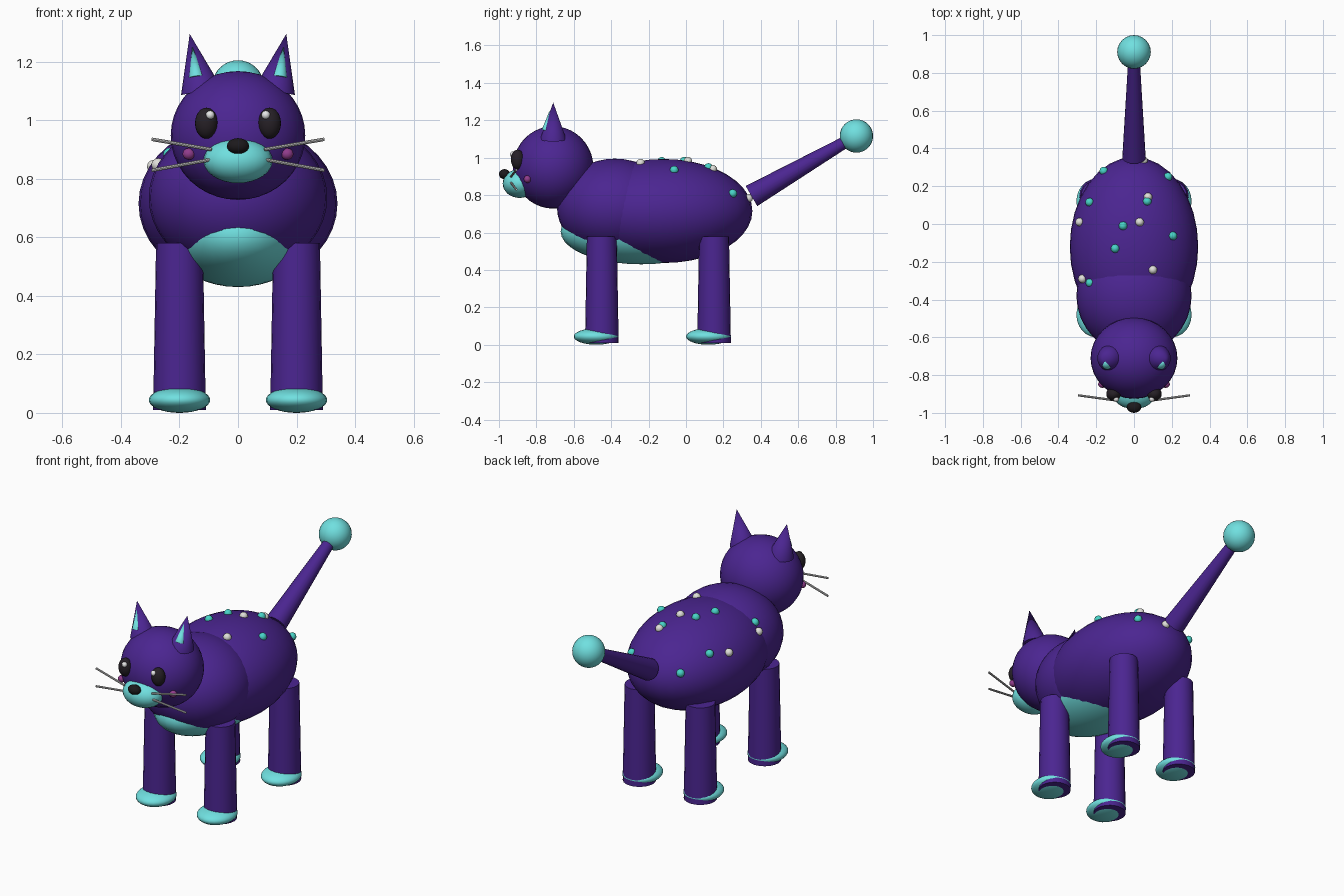
import bpy, bmesh, math
from mathutils import Vector, Matrix

if "Cube" in bpy.data.objects:
    bpy.data.objects.remove(bpy.data.objects["Cube"])


def mat(name, r, g, b):
    lin = [(c / 255 / 12.92 if c < 11 else ((c / 255 + 0.055) / 1.055) ** 2.4) for c in (r, g, b)]
    m = bpy.data.materials.new(name)
    m.diffuse_color = (*lin, 1)
    m.use_nodes = True
    m.node_tree.nodes["Principled BSDF"].inputs["Base Color"].default_value = m.diffuse_color
    return m


PURPLE = mat("purple_fur", 75, 37, 145)
AQUA = mat("aqua_fur", 112, 224, 224)
TEAL = mat("teal_spot", 72, 212, 200)
PALE = mat("pale_spot", 224, 224, 218)
EYE = mat("eye_dark", 38, 32, 38)
NOSE = mat("nose_dark", 28, 25, 28)
PINK = mat("cheek_plum", 145, 60, 140)
GREY = mat("whisker_grey", 200, 200, 200)
WHITE = mat("eye_glint", 250, 250, 250)


def finish(bm, name, material):
    me = bpy.data.meshes.new(name)
    bm.to_mesh(me)
    bm.free()
    me.materials.append(material)
    ob = bpy.data.objects.new(name, me)
    bpy.context.collection.objects.link(ob)
    bpy.context.view_layer.objects.active = ob
    bpy.ops.object.select_all(action='DESELECT')
    ob.select_set(True)
    bpy.ops.object.shade_smooth_by_angle(angle=math.radians(40))
    return ob


def ball(name, material, c, r, seg=24, rings=16):
    """Ellipsoid with centre c and radii r."""
    bm = bmesh.new()
    bmesh.ops.create_uvsphere(bm, u_segments=seg, v_segments=rings, radius=1,
                              matrix=Matrix.Translation(c) @ Matrix.Diagonal((*r, 1)))
    return finish(bm, name, material)


def rod(name, material, a, b, r1, r2, seg=20):
    """Capped cone or cylinder from point a to point b."""
    a, b = Vector(a), Vector(b)
    d = b - a
    m = Matrix.Translation((a + b) / 2) @ d.to_track_quat('Z', 'Y').to_matrix().to_4x4()
    bm = bmesh.new()
    bmesh.ops.create_cone(bm, cap_ends=True, segments=seg, radius1=r1, radius2=r2,
                          depth=d.length, matrix=m)
    return finish(bm, name, material)


# Torso
BC, BR = (0, -0.12, 0.715), (0.34, 0.475, 0.278)
ball("body", PURPLE, BC, BR, 32, 20)
ball("chest", PURPLE, (0, -0.38, 0.735), (0.305, 0.31, 0.26), 32, 20)
ball("belly", AQUA, (0, -0.24, 0.605), (0.245, 0.43, 0.175), 32, 20)

# Head and face
ball("head", PURPLE, (0, -0.71, 0.948), (0.23, 0.215, 0.22), 32, 20)
ball("muzzle", AQUA, (0, -0.89, 0.862), (0.118, 0.09, 0.077))
ball("nose", NOSE, (0, -0.97, 0.912), (0.038, 0.03, 0.027), 16, 10)

# Tail
rod("tail", PURPLE, (0, 0.35, 0.795), (0, 0.88, 1.10), 0.062, 0.03)
ball("tail_ball", AQUA, (0, 0.911, 1.116), (0.089, 0.089, 0.089))

# Paired parts
for side, s in (("right", 1), ("left", -1)):
    for end, y in (("front", -0.45), ("hind", 0.15)):
        rod(f"{end}_leg_{side}", PURPLE, (s * 0.2, y, 0.01), (s * 0.2, y, 0.58), 0.09, 0.08)
        ball(f"{end}_paw_{side}", AQUA, (s * 0.2, y - 0.03, 0.044), (0.105, 0.12, 0.044))
    rod(f"ear_{side}", PURPLE, (s * 0.126, -0.71, 1.10), (s * 0.165, -0.71, 1.295), 0.07, 0)
    rod(f"inner_ear_{side}", AQUA, (s * 0.142, -0.745, 1.148), (s * 0.156, -0.729, 1.252), 0.026, 0, 12)
    ball(f"eye_{side}", EYE, (s * 0.108, -0.90, 0.99), (0.039, 0.036, 0.053), 20, 12)
    ball(f"eye_glint_{side}", WHITE, (s * 0.095, -0.927, 1.018), (0.015, 0.015, 0.015), 12, 8)
    ball(f"cheek_{side}", PINK, (s * 0.168, -0.848, 0.885), (0.022, 0.02, 0.02), 14, 8)
    for level, z0, z1 in (("upper", 0.900, 0.935), ("lower", 0.866, 0.829)):
        rod(f"{level}_whisker_{side}", GREY, (s * 0.09, -0.935, z0),
            (s * 0.295, -0.907, z1), 0.006, 0.006, 8)

# Spots sitting on the back: x, y projected onto the body ellipsoid
teal = [(-.16, .28), (-.235, .115), (-.058, -.01), (-.10, -.13),
        (-.233, -.312), (.206, -.063), (.18, .25), (.07, .12)]
pale = [(-.288, .01), (.03, .01), (.10, -.243), (-.273, -.29), (.074, .143), (.05, .335)]
for label, material, spots in (("teal_spot", TEAL, teal), ("pale_spot", PALE, pale)):
    for i, (x, y) in enumerate(spots):
        h = 1 - (x / BR[0]) ** 2 - ((y - BC[1]) / BR[1]) ** 2
        z = BC[2] + BR[2] * math.sqrt(max(h, 0.03))
        ball(f"{label}_{i + 1}", material, (x, y, z), (0.023, 0.023, 0.023), 12, 8)
